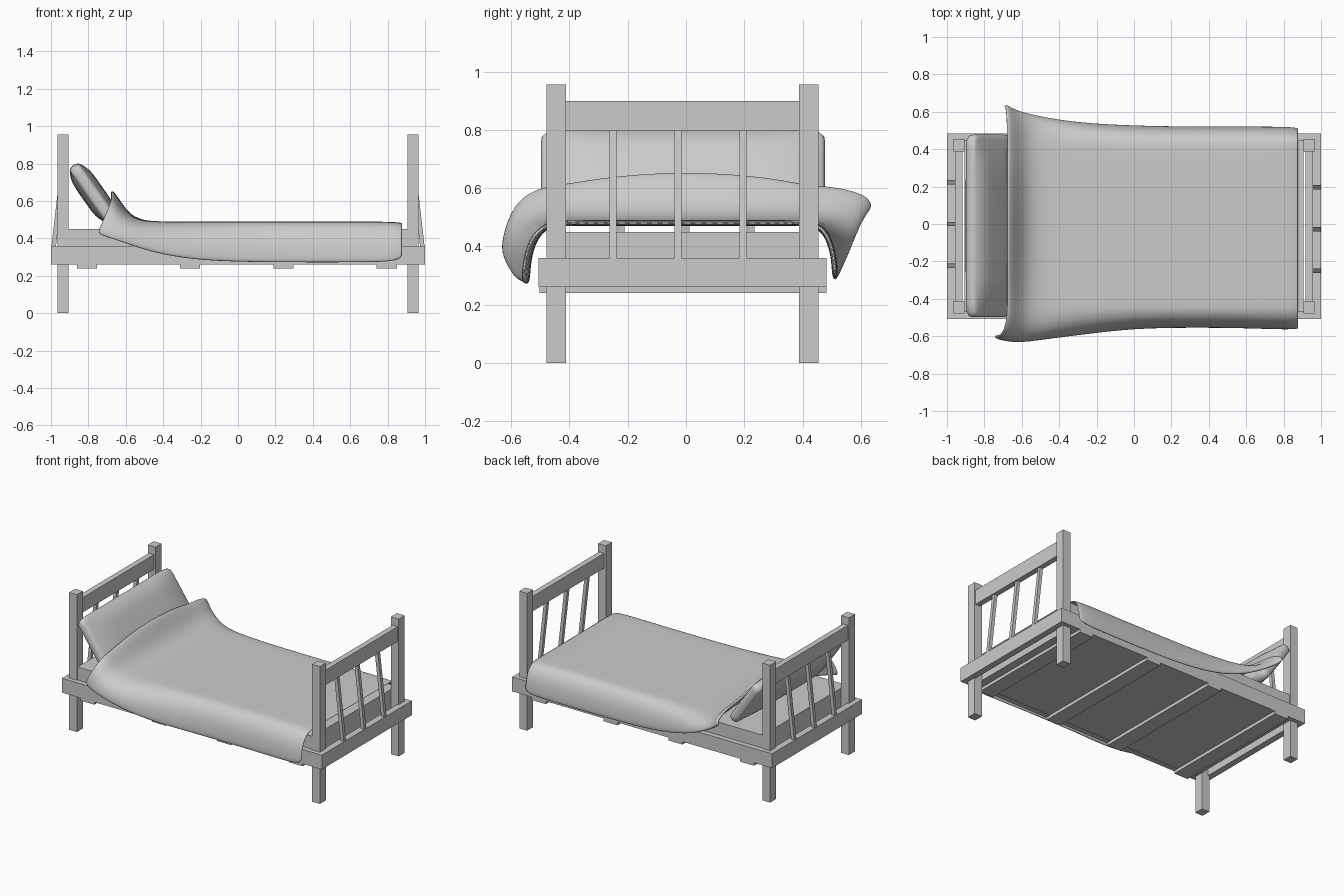
import bpy, bmesh, math
from mathutils import Vector, Matrix

if "Cube" in bpy.data.objects:
    bpy.data.objects.remove(bpy.data.objects["Cube"])

YC = -0.012  # frame centre line in y


def finish(name, bm):
    bmesh.ops.recalc_face_normals(bm, faces=bm.faces)
    me = bpy.data.meshes.new(name)
    bm.to_mesh(me)
    bm.free()
    ob = bpy.data.objects.new(name, me)
    bpy.context.collection.objects.link(ob)
    return ob


def box(name, x0, x1, y0, y1, z0, z1):
    bm = bmesh.new()
    bmesh.ops.create_cube(bm, size=1)
    for v in bm.verts:
        v.co = Vector(((x0 + x1) / 2 + v.co.x * (x1 - x0),
                       (y0 + y1) / 2 + v.co.y * (y1 - y0),
                       (z0 + z1) / 2 + v.co.z * (z1 - z0)))
    return finish(name, bm)


def smooth(ob):
    for p in ob.data.polygons:
        p.use_smooth = True


# Frame: posts, end rails, top rails and slanted spindles at both ends
for s, end in ((-1, "head"), (1, "foot")):
    for t, side in ((-1, "front"), (1, "back")):
        y = YC + t * 0.433
        box(f"{end}_{side}_post", s * 0.905, s * 0.965, y - 0.033, y + 0.033, 0, 0.955)
    box(f"{end}_lower_rail", s * 0.955, s * 1.0, YC - 0.495, YC + 0.495, 0.26, 0.36)
    box(f"{end}_top_rail", s * 0.918, s * 0.957, YC - 0.41, YC + 0.41, 0.797, 0.90)
    for i in range(3):
        y = (0.0 if s < 0 else -0.027) + (i - 1) * 0.223
        ob = box(f"{end}_spindle_{i + 1}", -0.012, 0.012, y - 0.012, y + 0.012, 0.35, 0.81)
        for v in ob.data.vertices:
            v.co.x += s * (0.985 - (v.co.z - 0.36) * 0.114)

# Side rails
for t, side in ((-1, "front"), (1, "back")):
    ya, yb = sorted((YC + t * 0.458, YC + t * 0.495))
    box(f"{side}_side_rail", -1.0, 1.0, ya, yb, 0.26, 0.36)

# Support boards under the mattress
for i, x in enumerate((-0.808, -0.257, 0.243, 0.795)):
    box(f"support_board_{i + 1}", x - 0.054, x + 0.054, YC - 0.49, YC + 0.495, 0.24, 0.262)

# Mattress
box("mattress", -0.905, 0.905, YC - 0.459, YC + 0.459, 0.262, 0.45)

# Pillow: superellipse-like cushion leaning on the headboard
bm = bmesh.new()
bmesh.ops.create_cube(bm, size=2)
bmesh.ops.subdivide_edges(bm, edges=bm.edges[:], cuts=7, use_grid_fill=True)
for v in bm.verts:
    x, y, z = v.co
    edge = (1 - abs(x) ** 5) * (1 - abs(y) ** 8)
    v.co = Vector((x * 0.182 * (1 - 0.06 * z * z), y * 0.488 * (1 - 0.02 * z * z),
                   z * (0.032 + 0.029 * edge)))
bm.transform(Matrix.Translation((-0.777, -0.01, 0.642)) @ Matrix.Rotation(math.radians(55), 4, 'Y'))
pillow = finish("pillow", bm)
pillow.modifiers.new("round", 'SUBSURF').levels = 1
pillow.modifiers["round"].render_levels = 1
smooth(pillow)

# Blanket stations, foot to head: top x, top z, front hem xyz, back hem xyz
ROWS = [
    (0.89, 0.48, 0.89, -0.56, 0.272, 0.89, 0.512, 0.285),
    (0.60, 0.48, 0.60, -0.548, 0.27, 0.60, 0.512, 0.285),
    (0.30, 0.48, 0.30, -0.545, 0.27, 0.30, 0.512, 0.285),
    (0.00, 0.48, 0.00, -0.55, 0.272, 0.00, 0.517, 0.29),
    (-0.25, 0.48, -0.25, -0.58, 0.285, -0.25, 0.53, 0.32),
    (-0.42, 0.48, -0.45, -0.605, 0.322, -0.42, 0.552, 0.37),
    (-0.52, 0.487, -0.57, -0.622, 0.362, -0.52, 0.572, 0.42),
    (-0.595, 0.53, -0.65, -0.625, 0.39, -0.60, 0.59, 0.465),
    (-0.645, 0.61, -0.71, -0.615, 0.408, -0.66, 0.612, 0.505),
    (-0.678, 0.655, -0.755, -0.60, 0.425, -0.695, 0.635, 0.535),
]


def section(row):
    xt, zt = row[:2]
    drop = (zt - 0.48) * 0.25
    halves = []
    for hem, ys in ((Vector(row[2:5]), -0.43), (Vector(row[5:8]), 0.41)):
        a = Vector((xt, ys, zt - drop))
        lift = min(1, drop / 0.04)
        c = Vector((xt, hem.y * (1 + 0.02 * lift), zt - drop * 1.3))
        pts = [a * (1 - u) ** 2 + c * 2 * u * (1 - u) + hem * u * u
               for u in (k / 7 for k in range(8))]
        halves.append(pts)
    mid = [Vector((xt, y, zt - drop * (y / 0.43) ** 2)) for y in (-0.3, -0.15, 0, 0.15, 0.3)]
    return halves[0][::-1] + mid + halves[1]


bm = bmesh.new()
grid = [[bm.verts.new(p) for p in section(r)] for r in ROWS]
for a, b in zip(grid, grid[1:]):
    for j in range(len(a) - 1):
        bm.faces.new((a[j], a[j + 1], b[j + 1], b[j]))
blanket = finish("blanket", bm)
sol = blanket.modifiers.new("thickness", 'SOLIDIFY')
sol.thickness = 0.02
sol.offset = 0
sub = blanket.modifiers.new("soften", 'SUBSURF')
sub.levels = sub.render_levels = 2
smooth(blanket)
